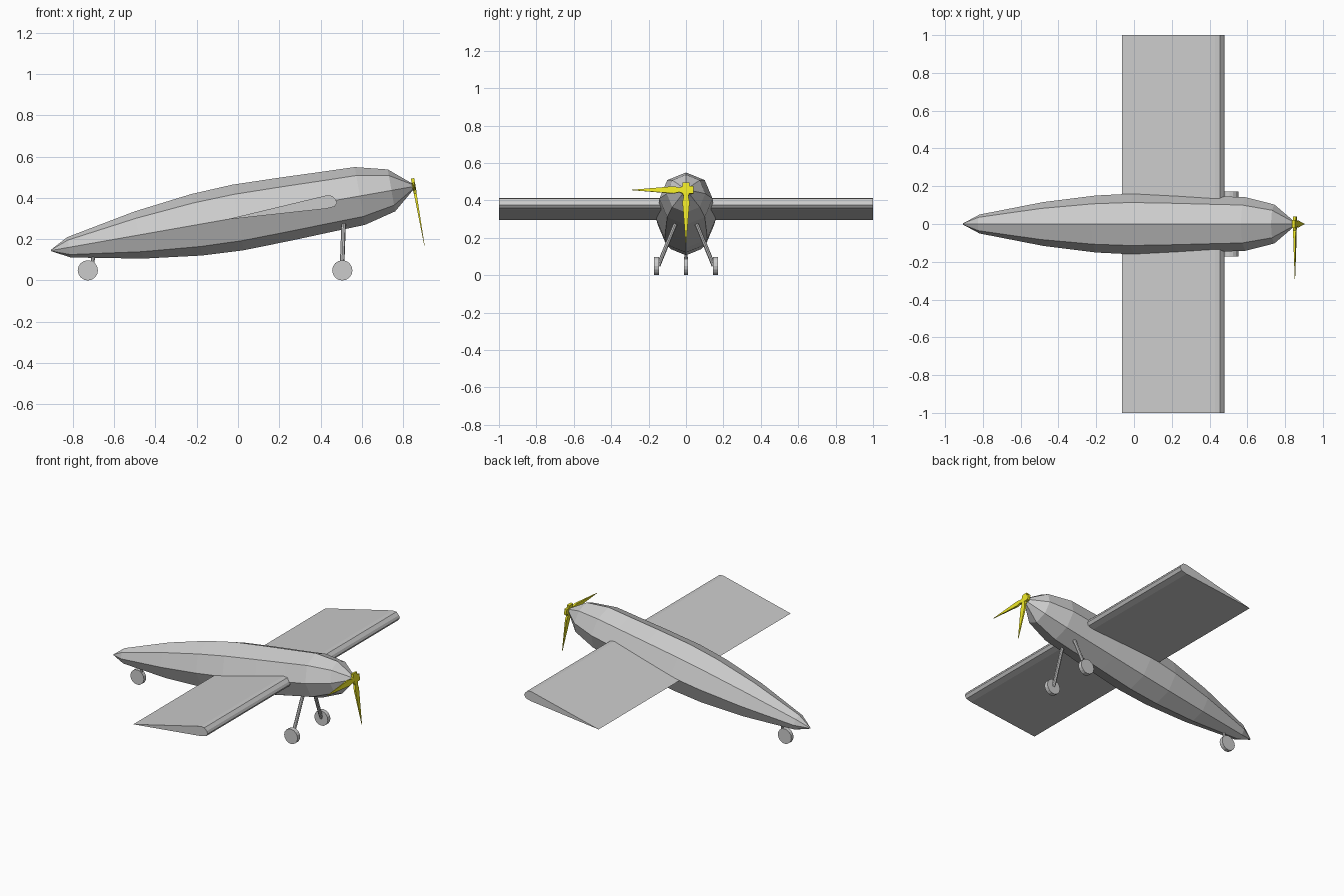
import bpy, math
from mathutils import Vector, Matrix

if "Cube" in bpy.data.objects:
    bpy.data.objects.remove(bpy.data.objects["Cube"])

TILT = math.atan(0.1765)      # the whole airframe sits nose-up on its gear


def make(name, verts, faces, mat=None):
    me = bpy.data.meshes.new(name)
    me.from_pydata([tuple(v) for v in verts], [], faces)
    ob = bpy.data.objects.new(name, me)
    bpy.context.collection.objects.link(ob)
    if mat:
        me.materials.append(mat)
    return ob


def loft(name, rings, mat=None):
    """Skin equal-sized rings and cap both ends."""
    n = len(rings[0])
    verts = [v for r in rings for v in r]
    faces = [(i * n + j, i * n + (j + 1) % n, (i + 1) * n + (j + 1) % n, (i + 1) * n + j)
             for i in range(len(rings) - 1) for j in range(n)]
    faces.append(tuple(reversed(range(n))))
    faces.append(tuple(range((len(rings) - 1) * n, len(rings) * n)))
    return make(name, verts, faces, mat)


def rod(name, a, b, r, sides):
    a, b = Vector(a), Vector(b)
    q = (b - a).to_track_quat('Z', 'Y')
    ring = [q @ Vector((r * math.cos(t), r * math.sin(t), 0))
            for t in (2 * math.pi * k / sides for k in range(sides))]
    return loft(name, [[a + v for v in ring], [b + v for v in ring]])


def axis(x):
    return Vector((x, 0, 0.305 + 0.1765 * x))


# fuselage: octagonal sections square to the tilted axis (x on axis, radius)
up = Vector((-math.sin(TILT), 0, math.cos(TILT)))
side = Vector((0, 1, 0))
stations = [(-0.906, 0.003), (-0.818, 0.05), (-0.48, 0.116), (-0.2, 0.151), (0, 0.161),
            (0.23, 0.155), (0.44, 0.147), (0.59, 0.142), (0.743, 0.103), (0.85, 0.012)]
loft("fuselage", [[axis(x) + r * (math.cos(k * math.pi / 4) * up - math.sin(k * math.pi / 4) * side)
                   for k in range(8)] for x, r in stations])

# wing: one straight aerofoil through the body
foil = [(-0.063, 0.294), (0.428, 0.412), (0.455, 0.410), (0.473, 0.392), (0.48, 0.376),
        (0.468, 0.358), (0.43, 0.348)]
loft("wing", [[(x, y, z) for x, z in foil] for y in (-1, 1)])

# propeller: two tapered blades at a right angle
yellow = bpy.data.materials.new("yellow")
yellow.diffuse_color = (0.85, 0.8, 0.02, 1)
yellow.use_nodes = True
yellow.node_tree.nodes["Principled BSDF"].inputs["Base Color"].default_value = yellow.diffuse_color
blade = [(-0.04, 0.02, 0.008), (0.015, 0.02, 0.008), (0.035, 0.012, 0.007),
         (0.065, 0.019, 0.006), (0.29, 0.001, 0.001)]     # reach, half width, half depth
fwd = Vector((math.cos(TILT), 0, math.sin(TILT)))
hub = axis(0.852)
for name, out, across in (("propeller_blade_down", -up, side), ("propeller_blade_side", -side, up)):
    loft(name, [[hub + out * t + across * w * a + fwd * d * b
                 for a, b in ((-1, -1), (1, -1), (1, 1), (-1, 1))] for t, w, d in blade], yellow)

# landing gear: two splayed main legs and a tail wheel
for s, label in ((-1, "right"), (1, "left")):
    rod(f"main_strut_{label}", (0.512, s * 0.05, 0.29), (0.503, s * 0.148, 0.05), 0.011, 8)
    rod(f"main_wheel_{label}", (0.505, s * 0.144, 0.049), (0.505, s * 0.171, 0.049), 0.049, 16)
rod("tail_strut", (-0.698, 0, 0.14), (-0.708, 0, 0.05), 0.009, 8)
rod("tail_wheel", (-0.727, -0.012, 0.049), (-0.727, 0.012, 0.049), 0.049, 16)

# consistent outward normals
import bmesh
for ob in bpy.context.collection.objects:
    bm = bmesh.new()
    bm.from_mesh(ob.data)
    bmesh.ops.recalc_face_normals(bm, faces=bm.faces)
    bm.to_mesh(ob.data)
    bm.free()
